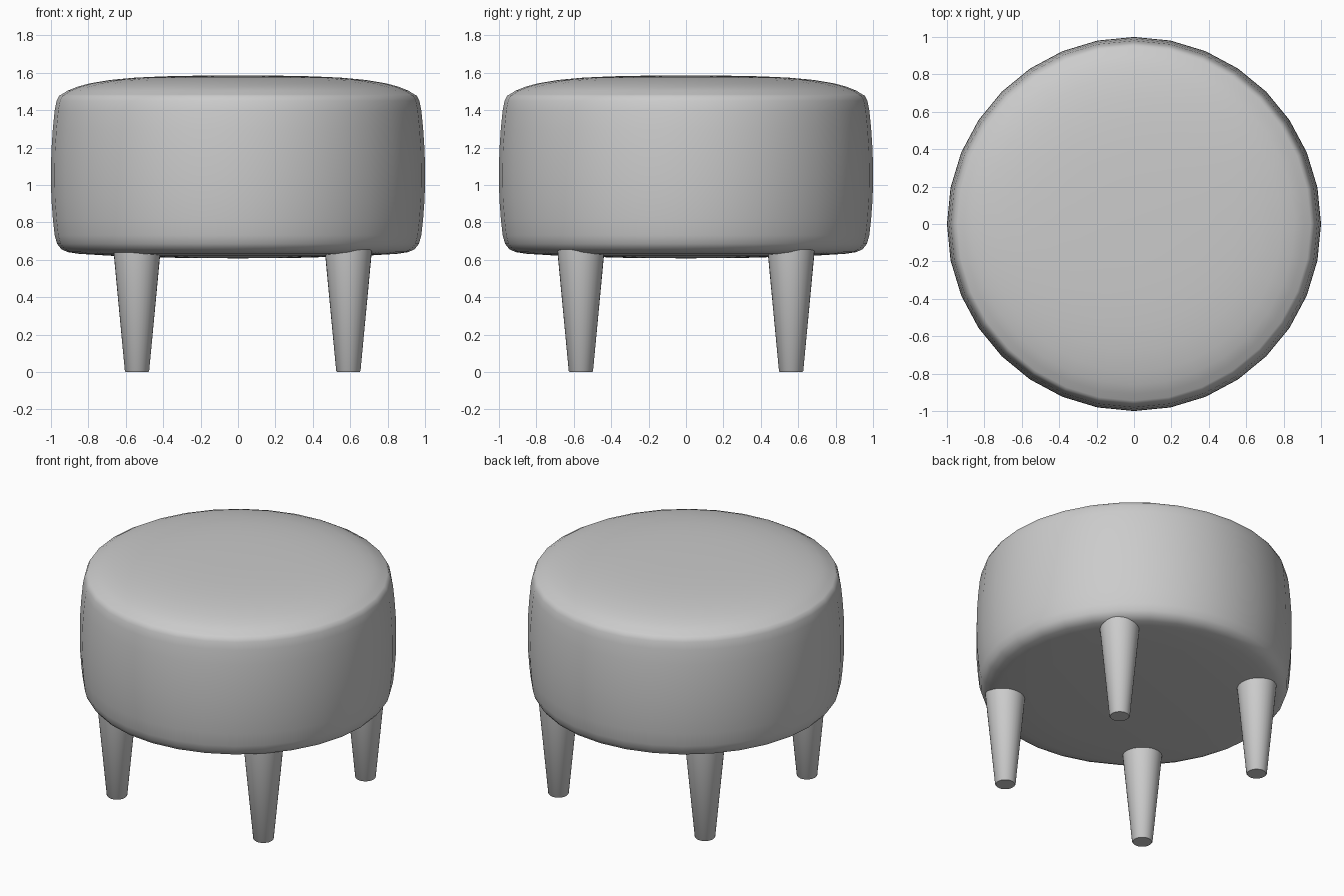
import bpy, bmesh, math

if "Cube" in bpy.data.objects:
    bpy.data.objects.remove(bpy.data.objects["Cube"])

def revolve(name, profile, sides, location=(0, 0, 0)):
    """Lathe a (radius, height) profile around z; zero radius makes a pole."""
    bm = bmesh.new()
    rings = []
    for r, z in profile:
        if r == 0:
            rings.append([bm.verts.new((0, 0, z))] * sides)
        else:
            rings.append([bm.verts.new((r * math.cos(2 * math.pi * i / sides),
                                        r * math.sin(2 * math.pi * i / sides), z))
                          for i in range(sides)])
    for low, high in zip(rings, rings[1:]):
        for i in range(sides):
            j = (i + 1) % sides
            bm.faces.new(dict.fromkeys((low[i], low[j], high[j], high[i])))
    bmesh.ops.recalc_face_normals(bm, faces=bm.faces)
    mesh = bpy.data.meshes.new(name)
    bm.to_mesh(mesh)
    bm.free()
    obj = bpy.data.objects.new(name, mesh)
    obj.location = location
    bpy.context.collection.objects.link(obj)
    bpy.ops.object.select_all(action='DESELECT')
    obj.select_set(True)
    bpy.context.view_layer.objects.active = obj
    bpy.ops.object.shade_smooth_by_angle(angle=math.radians(40))
    return obj

# Upholstered round seat: soft bottom edge, bulging side, domed top with a seam
revolve("seat", [
    (0, 0.608), (0.3, 0.61), (0.65, 0.62), (0.85, 0.632), (0.91, 0.641),
    (0.945, 0.657), (0.967, 0.685), (0.98, 0.73), (0.99, 0.82), (0.998, 0.93),
    (1.0, 1.05), (0.998, 1.18), (0.99, 1.3), (0.98, 1.4), (0.97, 1.45),
    (0.957, 1.477), (0.945, 1.483), (0.91, 1.505), (0.86, 1.525), (0.79, 1.544),
    (0.68, 1.562), (0.55, 1.574), (0.4, 1.581), (0.2, 1.585), (0, 1.585)], 32)

# Four tapered legs with a slightly eased foot
leg_profile = [(0, 0), (0.06, 0), (0.065, 0.006), (0.127, 0.66), (0, 0.66)]
for side, x in (("left", -0.54), ("right", 0.59)):
    for end, y in (("front", -0.562), ("back", 0.562)):
        revolve(f"{end}_{side}_leg", leg_profile, 32, (x, y, 0))
